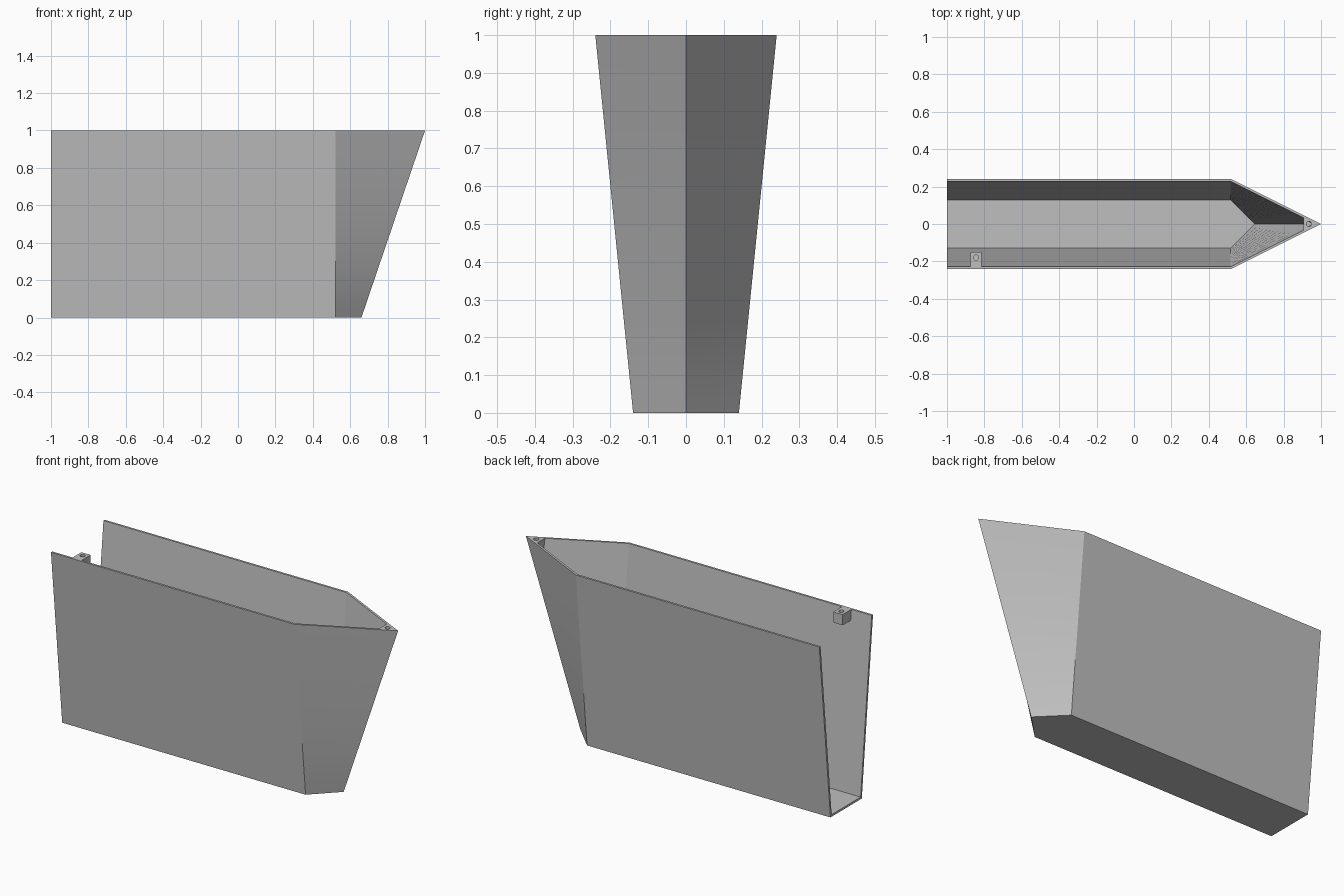
import bpy
import bmesh
import math

WALL = 0.012
STERN_X = -1.0
LEVELS = 12

cube = bpy.data.objects.get("Cube")
if cube:
    bpy.data.objects.remove(cube, do_unlink=True)

grey = bpy.data.materials.new("plain_grey")
grey.use_nodes = True
COLOUR = (0.52, 0.52, 0.52, 1)
grey.diffuse_color = COLOUR
grey.node_tree.nodes["Principled BSDF"].inputs["Base Color"].default_value = COLOUR


def section(z, inset=0.0):
    """Half width, shoulder x and bow tip x of the hull at height z."""
    half = 0.14 + 0.10 * z
    shoulder, tip = 0.52, 0.66 + 0.34 * z
    angle = math.atan2(half, tip - shoulder)
    return (half - inset, shoulder - inset * math.tan(angle / 2),
            tip - inset / math.sin(angle))


def outline(z, inset=0.0):
    half, shoulder, tip = section(z, inset)
    return [(STERN_X, -half, z), (shoulder, -half, z), (tip, 0, z),
            (shoulder, half, z), (STERN_X, half, z)]


def finish(name, bm):
    bmesh.ops.recalc_face_normals(bm, faces=bm.faces)
    mesh = bpy.data.meshes.new(name)
    bm.to_mesh(mesh)
    bm.free()
    mesh.materials.append(grey)
    obj = bpy.data.objects.new(name, mesh)
    bpy.context.collection.objects.link(obj)
    bpy.ops.object.select_all(action="DESELECT")
    obj.select_set(True)
    bpy.context.view_layer.objects.active = obj
    return obj


def skin(bm, lower, upper):
    for i in range(len(lower) - 1):
        bm.faces.new((lower[i], lower[i + 1], upper[i + 1], upper[i]))


def loft(bm, bottom, inset):
    rows = []
    for i in range(LEVELS + 1):
        z = bottom + (1 - bottom) * i / LEVELS
        rows.append([bm.verts.new(p) for p in outline(z, inset)])
    for lower, upper in zip(rows, rows[1:]):
        skin(bm, lower, upper)
    bm.faces.new(rows[0])
    return rows


# Hull: outer and inner skins, joined by the rim and the open stern edge
bm = bmesh.new()
outer = loft(bm, 0.0, 0.0)
inner = loft(bm, WALL, WALL)
skin(bm, outer[-1], inner[-1])
bm.faces.new([r[0] for r in reversed(outer)] + [r[-1] for r in outer]
             + [r[-1] for r in reversed(inner)] + [r[0] for r in inner])
finish("hull", bm)
bpy.ops.object.shade_smooth_by_angle(angle=math.radians(20))


def drilled_block(name, top, bottom, hole_x, hole_y):
    """Block between two matching outlines with a round hole from above."""
    bm = bmesh.new()
    low = [bm.verts.new(p) for p in bottom]
    high = [bm.verts.new(p) for p in top]
    bm.faces.new(low)
    bm.faces.new(high)
    skin(bm, low + low[:1], high + high[:1])
    block = finish(name, bm)

    bpy.ops.mesh.primitive_cylinder_add(vertices=24, radius=0.014, depth=0.08,
                                        location=(hole_x, hole_y, 1.0))
    cutter = bpy.context.object
    cutter.hide_render = True
    cutter.data.materials.append(grey)
    bpy.context.view_layer.objects.active = block
    cut = block.modifiers.new("hole", "BOOLEAN")
    cut.operation = "DIFFERENCE"
    cut.solver = "EXACT"
    cut.object = cutter
    bpy.ops.object.modifier_apply(modifier=cut.name)
    bpy.data.objects.remove(cutter, do_unlink=True)


def bow_outline(z, back=0.905):
    half, shoulder, tip = section(z, WALL)
    y = half * (tip - back) / (tip - shoulder)
    return [(back, -y, z), (tip, 0, z), (back, y, z)]


def tab_outline(z, x0=-0.873, x1=-0.815, inside=-0.15):
    wall_y = -section(z, WALL)[0]
    return [(x0, wall_y, z), (x1, wall_y, z), (x1, inside, z), (x0, inside, z)]


# Drilled bow block and side tab, both flush with the rim
drilled_block("bow_block", bow_outline(1.0), bow_outline(0.94), 0.935, 0)
drilled_block("side_tab", tab_outline(1.0), tab_outline(0.94), -0.844, -0.18)
